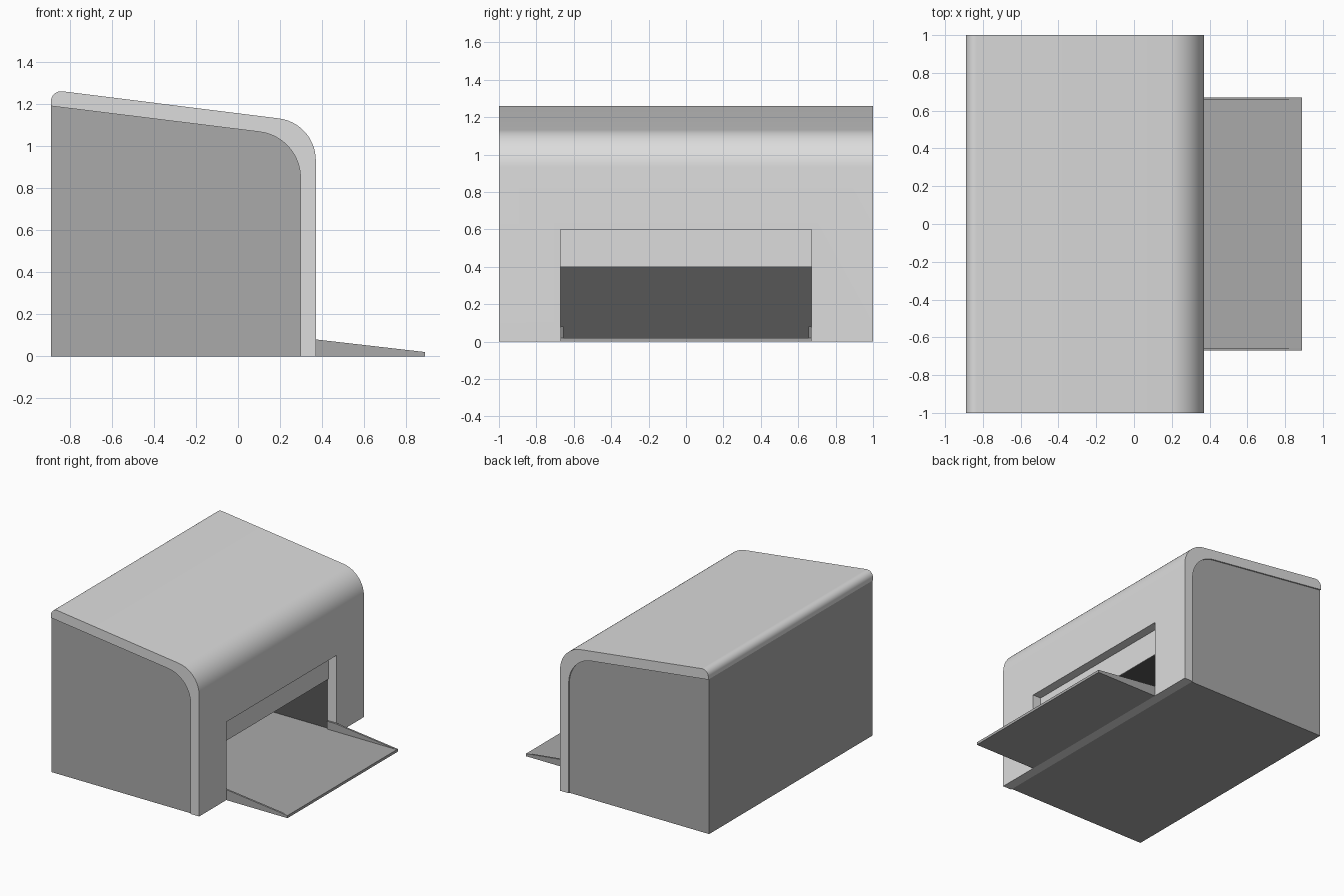
import bpy, bmesh, math
from mathutils import Vector

if "Cube" in bpy.data.objects:
    bpy.data.objects.remove(bpy.data.objects["Cube"])


def material(name, v):
    m = bpy.data.materials.new(name)
    m.diffuse_color = (v, v, v, 1)
    m.use_nodes = True
    m.node_tree.nodes["Principled BSDF"].inputs["Base Color"].default_value = m.diffuse_color
    return m


LIGHT = material("light grey", 0.72)
MID = material("mid grey", 0.40)
DARK = material("dark grey", 0.097)


def rounded(points, steps=14):
    """Profile from (x, z, radius) corners; radius 0 keeps the corner sharp."""
    out = []
    for i, (x, z, r) in enumerate(points):
        p = Vector((x, z))
        if r == 0:
            out.append(p)
            continue
        a = (Vector(points[i - 1][:2]) - p).normalized()
        b = (Vector(points[(i + 1) % len(points)][:2]) - p).normalized()
        half = a.angle(b) / 2
        centre = p + (a + b).normalized() * (r / math.sin(half))
        start = p + a * (r / math.tan(half)) - centre
        end = p + b * (r / math.tan(half)) - centre
        total = start.angle(end)
        for k in range(steps + 1):
            t = k / steps
            v = start * math.sin((1 - t) * total) + end * math.sin(t * total)
            out.append(centre + v / math.sin(total))
    return out


def extrude(name, profile, y0, y1, mat):
    """Solid with an x-z profile swept from y0 to y1."""
    bm = bmesh.new()
    face = bm.faces.new([bm.verts.new((x, y0, z)) for x, z in profile])
    new = bmesh.ops.extrude_face_region(bm, geom=[face])["geom"]
    bmesh.ops.translate(bm, vec=(0, y1 - y0, 0),
                        verts=[v for v in new if isinstance(v, bmesh.types.BMVert)])
    bmesh.ops.recalc_face_normals(bm, faces=bm.faces)
    me = bpy.data.meshes.new(name)
    bm.to_mesh(me)
    bm.free()
    ob = bpy.data.objects.new(name, me)
    bpy.context.collection.objects.link(ob)
    me.materials.append(mat)
    return ob


def box(name, x0, x1, y0, y1, z0, z1, mat):
    return extrude(name, [(x0, z0), (x1, z0), (x1, z1), (x0, z1)], y0, y1, mat)


def cut(ob, cutter):
    """Subtract the cutter and discard it."""
    mod = ob.modifiers.new("opening", 'BOOLEAN')
    mod.operation = 'DIFFERENCE'
    mod.solver = 'EXACT'
    mod.object = cutter
    bpy.context.view_layer.update()
    dg = bpy.context.evaluated_depsgraph_get()
    me = bpy.data.meshes.new_from_object(ob.evaluated_get(dg))
    ob.modifiers.clear()
    ob.data = me
    bpy.data.objects.remove(cutter)


def smooth(ob):
    bpy.ops.object.select_all(action='DESELECT')
    ob.select_set(True)
    bpy.context.view_layer.objects.active = ob
    bpy.ops.object.shade_smooth_by_angle(angle=math.radians(30))


W = 0.67          # half width of the opening
FRONT = 0.297     # body front plane
OUT = 0.37        # cover front plane
DEEP = -0.6       # back of the recess

# Main body with a dark recess
body = extrude("body", rounded([(-0.89, 0, 0), (FRONT, 0, 0),
                                (FRONT, 1.043, 0.22), (-0.89, 1.19, 0)]),
               -0.99, 0.99, MID)
cut(body, box("recess_cutter", DEEP, 0.5, -W, W, 0.006, 0.4, MID))
body.data.materials.clear()
body.data.materials.append(MID)
body.data.materials.append(DARK)
for f in body.data.polygons:
    c = f.center
    inside = abs(c.y) < W + 0.001 and 0.005 < c.z < 0.401
    f.material_index = int(inside and DEEP - 0.001 < c.x < FRONT - 0.001)
smooth(body)

# Wrap-around cover, open at the front
cover = extrude("cover", rounded([(FRONT, 0, 0), (OUT, 0, 0), (OUT, 1.109, 0.2),
                                  (-0.89, 1.267, 0.05), (-0.89, 1.19, 0),
                                  (FRONT, 1.043, 0.22)]), -1, 1, LIGHT)
cut(cover, box("opening_cutter", 0.2, 0.5, -W, W, 0.006, 0.6, LIGHT))
smooth(cover)

# Panel across the top of the opening
box("upper_panel", FRONT - 0.004, FRONT + 0.004, -W, W, 0.4, 0.6, LIGHT)

# Tray floor running into the recess
extrude("tray", [(DEEP, 0.007), (OUT, 0.007), (OUT, 0), (0.89, 0),
                 (0.89, 0.02), (DEEP, 0.02)], -W, W, MID)

# Tapered tray sides
for side, name in ((-1, "front_tray_side"), (1, "back_tray_side")):
    extrude(name, [(FRONT, 0.015), (0.885, 0.015), (0.89, 0.02), (OUT, 0.08),
                   (FRONT, 0.08)], side * W, side * (W - 0.014), MID)
